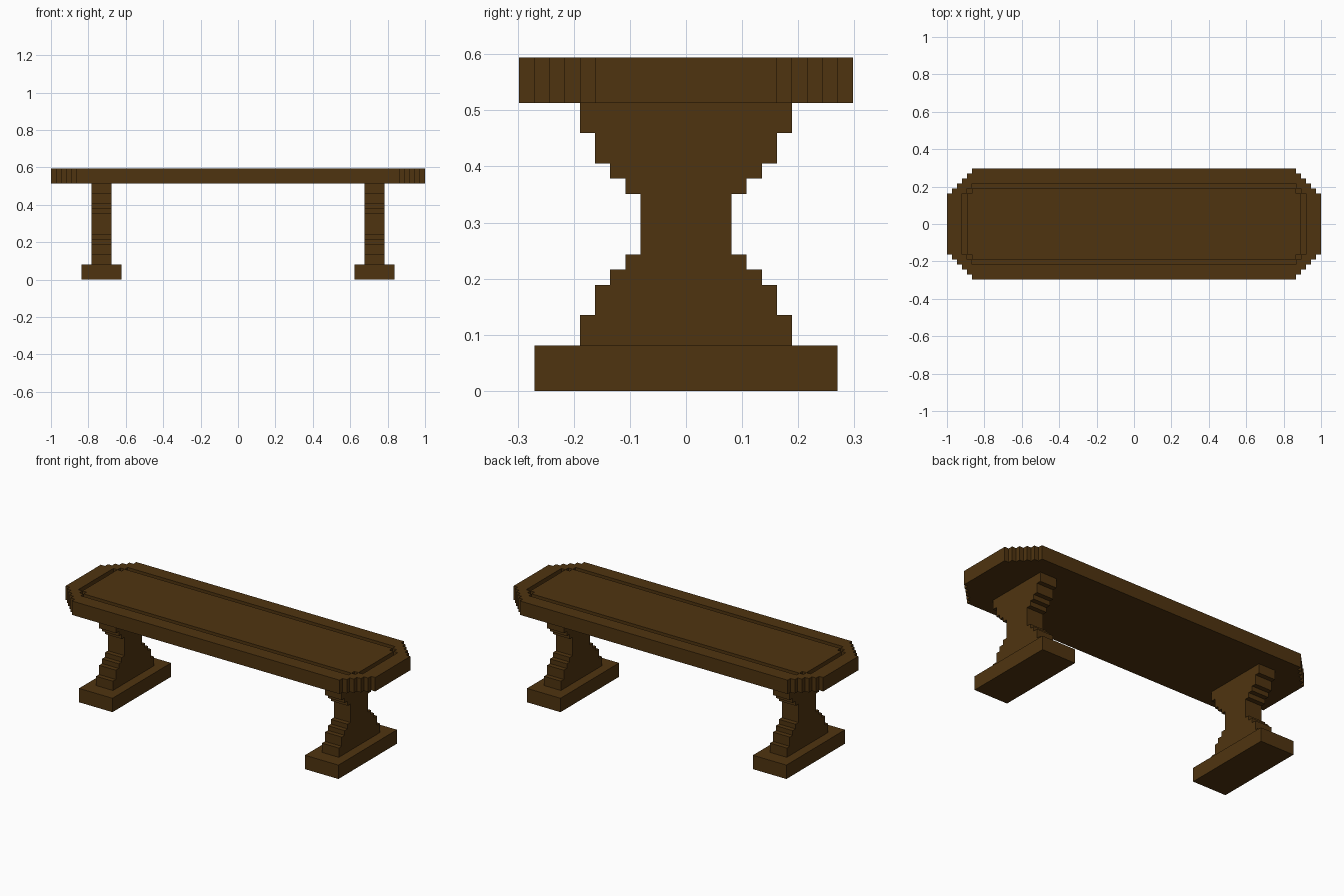
import bpy
import bmesh
from mathutils import Vector

if "Cube" in bpy.data.objects:
    bpy.data.objects.remove(bpy.data.objects["Cube"])

U = 2 / 74  # one block of the stepped design

wood = bpy.data.materials.new("dark brown wood")
wood.use_nodes = True
COLOUR = (0.078, 0.034, 0.005, 1)
wood.diffuse_color = COLOUR
wood.node_tree.nodes["Principled BSDF"].inputs["Base Color"].default_value = COLOUR


def finish(name, bm):
    bmesh.ops.recalc_face_normals(bm, faces=bm.faces)
    mesh = bpy.data.meshes.new(name)
    bm.to_mesh(mesh)
    bm.free()
    mesh.materials.append(wood)
    obj = bpy.data.objects.new(name, mesh)
    bpy.context.collection.objects.link(obj)
    return obj


def stepped_outline(hx, hy, steps):
    """Rectangle outline with staircase corners, counter-clockwise."""
    quarter = []
    for i in range(steps + 1):
        quarter.append((hx - i, hy - steps + i))
        if i < steps:
            quarter.append((hx - i - 1, hy - steps + i))
    half = quarter + [(-x, y) for x, y in reversed(quarter)]
    return half + [(-x, -y) for x, y in half]


def ring(bm, points):
    return [bm.verts.new(Vector(p) * U) for p in points]


def walls(bm, a, b):
    n = len(a)
    for i in range(n):
        j = (i + 1) % n
        bm.faces.new((a[i], a[j], b[j], b[i]))


def prism(name, low, high):
    bm = bmesh.new()
    a, b = ring(bm, low), ring(bm, high)
    walls(bm, a, b)
    bm.faces.new(a)
    bm.faces.new(b)
    return finish(name, bm)


def level(outline, z):
    return [(x, y, z) for x, y in outline]


# Seat slab with a shallow recess in its top
outer = stepped_outline(37, 11, 5)
recess = stepped_outline(34, 8, 2)
bm = bmesh.new()
bottom, rim = ring(bm, level(outer, 19)), ring(bm, level(outer, 22))
lip, floor = ring(bm, level(recess, 22)), ring(bm, level(recess, 21))
walls(bm, bottom, rim)
walls(bm, lip, floor)
bm.faces.new(bottom)
bm.faces.new(floor)
border = [bm.edges.get((r[i - 1], r[i])) for r in (rim, lip) for i in range(len(r))]
bmesh.ops.triangle_fill(bm, edges=border, use_beauty=True, normal=(0, 0, 1))
finish("seat_slab", bm)

# Centre panel, leaving a narrow groove around it
panel = stepped_outline(33, 7, 1)
prism("seat_panel", level(panel, 21), level(panel, 22))

# Legs: stepped hourglass on a rectangular foot
levels = [3, 5, 7, 8, 9, 13, 14, 15, 17, 19]
half_widths = [7, 6, 5, 4, 3, 4, 5, 6, 7]
edge = []
for w, z0, z1 in zip(half_widths, levels, levels[1:]):
    edge += [(w, z0), (w, z1)]
profile = edge + [(-y, z) for y, z in reversed(edge)]
foot = [(10, 0), (10, 3), (-10, 3), (-10, 0)]

for side, s in (("left", 1), ("right", -1)):
    for part, shape, thick in (("leg", profile, 2), ("foot", foot, 4)):
        prism(f"{side}_{part}",
              [(s * 27 - thick, y, z) for y, z in shape],
              [(s * 27 + thick, y, z) for y, z in shape])
